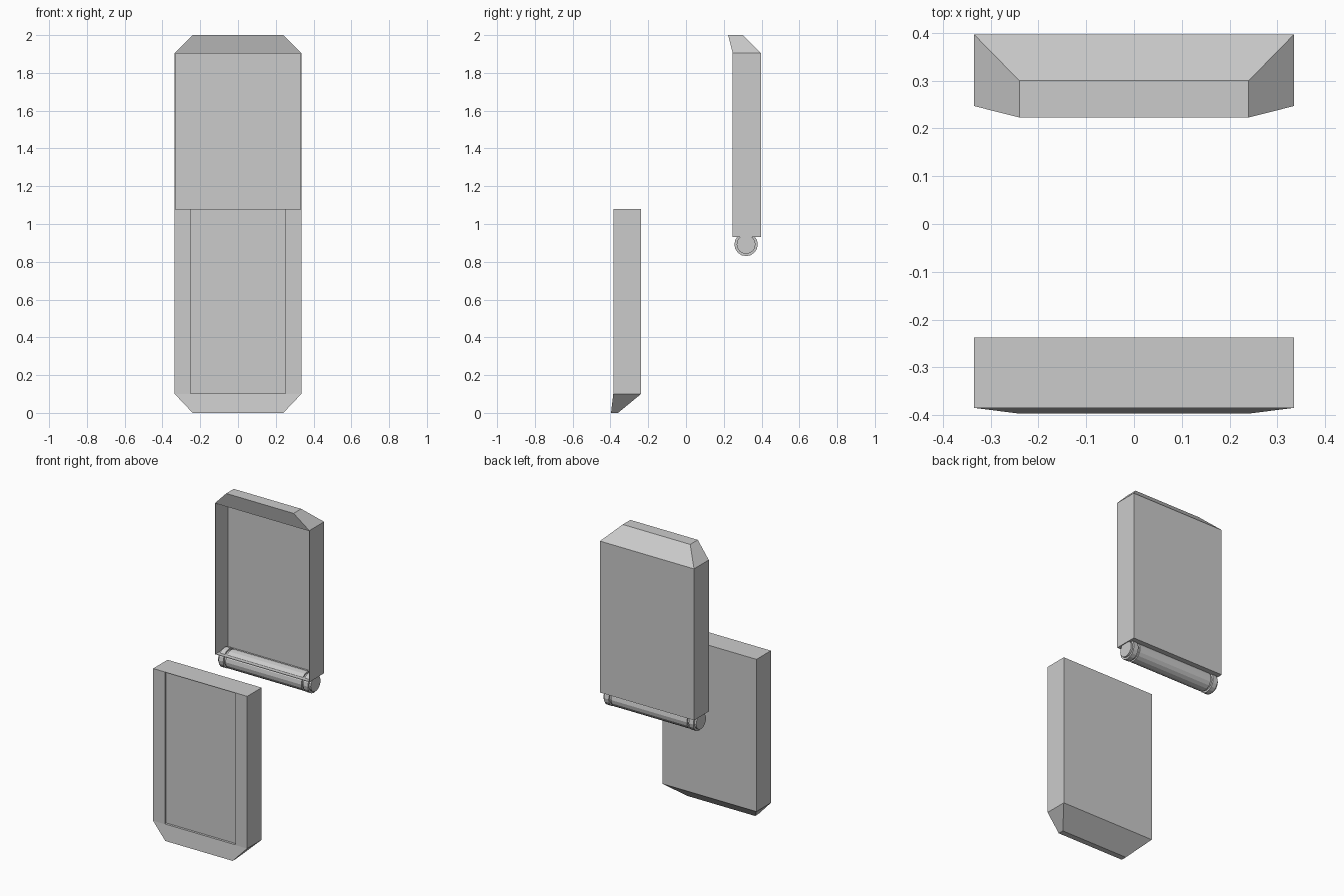
import bpy, bmesh, math
from mathutils import Matrix

if "Cube" in bpy.data.objects:
    bpy.data.objects.remove(bpy.data.objects["Cube"], do_unlink=True)

grey = bpy.data.materials.new("plain grey")
grey.use_nodes = True
colour = (0.6, 0.6, 0.6, 1)
grey.diffuse_color = colour
grey.node_tree.nodes["Principled BSDF"].inputs["Base Color"].default_value = colour


def finish(bm, name):
    bmesh.ops.recalc_face_normals(bm, faces=bm.faces)
    mesh = bpy.data.meshes.new(name)
    bm.to_mesh(mesh)
    bm.free()
    mesh.materials.append(grey)
    obj = bpy.data.objects.new(name, mesh)
    bpy.context.collection.objects.link(obj)
    return obj


def panel(name, levels, body, recess):
    """Stack of rectangles (z, half width, front y, back y) with a front recess.
    body: index of the level where the tall body begins.
    recess: half width, bottom z, top z, depth."""
    bm = bmesh.new()
    rings = [[bm.verts.new(p) for p in ((-w, y0, z), (w, y0, z), (w, y1, z), (-w, y1, z))]
             for z, w, y0, y1 in levels]
    bm.faces.new(rings[0])
    bm.faces.new(rings[-1])
    front = None
    for k, (a, b) in enumerate(zip(rings, rings[1:])):
        for i in range(4):
            j = (i + 1) % 4
            face = bm.faces.new((a[i], a[j], b[j], b[i]))
            if k == body and i == 0:
                front = face
    bmesh.ops.recalc_face_normals(bm, faces=bm.faces)
    # Inset the front, then sink it
    half, low, high, depth = recess
    middle = (low + high) / 2
    bmesh.ops.inset_individual(bm, faces=[front], thickness=0.01)

    def fit():
        for v in front.verts:
            v.co.x = math.copysign(half, v.co.x)
            v.co.z = high if v.co.z > middle else low

    fit()
    bmesh.ops.inset_individual(bm, faces=[front], thickness=0.001)
    fit()
    for v in front.verts:
        v.co.y += depth
    return finish(bm, name)


# Lower half: shallow framed recess and a chamfered foot
panel("lower_panel",
      [(0, 0.24, -0.397, -0.36), (0.1, 0.335, -0.385, -0.238), (1.08, 0.335, -0.385, -0.238)],
      1, (0.252, 0.102, 1.077, 0.015))

# Upper half: thin-walled tray, open at the front, with a chamfered head
panel("upper_panel",
      [(0.93, 0.335, 0.247, 0.397), (1.905, 0.335, 0.247, 0.397), (2.0, 0.24, 0.223, 0.3)],
      0, (0.332, 0.933, 1.902, 0.127))


# Hinge barrel with a collar and a cap at each end
def barrel(name, radius, x0, x1):
    bm = bmesh.new()
    place = Matrix.Translation(((x0 + x1) / 2, 0.318, 0.892)) @ Matrix.Rotation(math.pi / 2, 4, 'Y')
    bmesh.ops.create_cone(bm, cap_ends=True, segments=16, radius1=radius, radius2=radius,
                          depth=x1 - x0, matrix=place)
    return finish(bm, name)


barrel("hinge_barrel", 0.06, -0.27, 0.27)
for side, s in (("left", 1), ("right", -1)):
    for part, radius, a, b in (("neck", 0.05, 0.27, 0.285),
                               ("collar", 0.062, 0.285, 0.318),
                               ("cap", 0.05, 0.318, 0.33)):
        barrel(f"hinge_{part}_{side}", radius, min(s * a, s * b), max(s * a, s * b))
